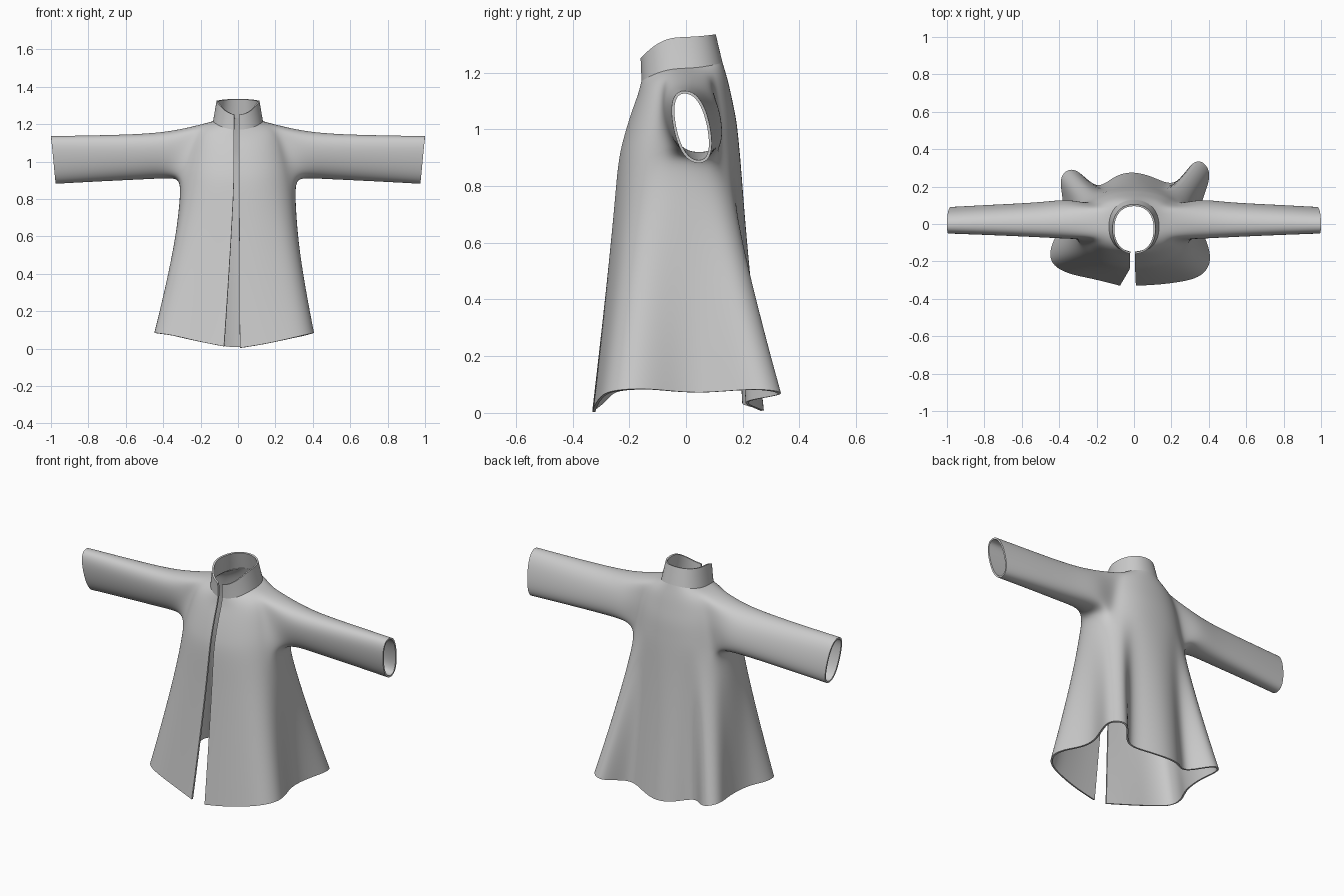
import bpy, bmesh
from math import sin, cos, pi, radians

if "Cube" in bpy.data.objects:
    bpy.data.objects.remove(bpy.data.objects["Cube"])

# hem outline seen from above, front right edge -> back -> front left edge
HEM = [(.01, -.33), (.13, -.325), (.25, -.31), (.36, -.285), (.415, -.21), (.40, -.12), (.36, -.03),
       (.345, .07), (.385, .18), (.42, .29), (.325, .375), (.23, .19), (.12, .245), (0, .285),
       (-.11, .26), (-.20, .17), (-.315, .32), (-.405, .26), (-.38, .15), (-.38, .06), (-.40, -.04),
       (-.445, -.11), (-.455, -.21), (-.36, -.265), (-.26, -.285), (-.17, -.305), (-.075, -.33)]
N = len(HEM) - 1
# rings: half width, front y, back y, front z, side z, back z
UPPER = [(.305, -.24, .195, .88, .90, .88), (.29, -.225, .188, .95, .98, .95),
         (.27, -.205, .18, 1.02, 1.06, 1.03), (.25, -.185, .165, 1.08, 1.13, 1.10),
         (.215, -.168, .15, 1.125, 1.195, 1.17), (.135, -.157, .13, 1.17, 1.215, 1.235)]
COLLAR = [UPPER[-1], (.125, -.158, .118, 1.21, 1.27, 1.285), (.116, -.16, .106, 1.25, 1.325, 1.335)]
# sleeve sections: x, centre y, half depth, bottom z, top z, slant
SLEEVE = [(.35, .028, .105, .913, 1.163, 0), (.50, .022, .09, .905, 1.147, 0),
          (.75, .022, .078, .894, 1.14, .01), (1.0, .02, .066, .881, 1.136, .025)]


def power(v, e):
    return (abs(v) ** e) * (1 if v >= 0 else -1)


def ring(hw, yf, yb, zf, zs, zb, e=.9):
    pts = []
    for i in range(N + 1):
        a = -pi / 2 + 2 * pi * i / N
        c, s = power(cos(a), e), power(sin(a), e)
        cy = (yf + yb) / 2
        z = zs + ((zf if s < 0 else zb) - zs) * s * s
        pts.append((hw * c, cy + (yb - yf) / 2 * s, z))
    # front opening edges
    pts[0] = (.006, yf, zf)
    pts[N] = (-.022, yf, zf)
    return pts


def loft(bm, rings):
    vs = [[bm.verts.new(p) for p in r] for r in rings]
    return vs


def skin(bm, vs, skip=lambda r, i: False):
    for r in range(len(vs) - 1):
        for i in range(len(vs[r]) - 1):
            if not skip(r, i):
                bm.faces.new((vs[r][i], vs[r][i + 1], vs[r + 1][i + 1], vs[r + 1][i]))


def finish(bm, name):
    me = bpy.data.meshes.new(name)
    bm.to_mesh(me)
    bm.free()
    ob = bpy.data.objects.new(name, me)
    bpy.context.collection.objects.link(ob)
    sub = ob.modifiers.new("smooth", 'SUBSURF')
    sub.levels = sub.render_levels = 3
    sub.boundary_smooth = 'PRESERVE_CORNERS'
    sol = ob.modifiers.new("cloth", 'SOLIDIFY')
    sol.thickness = .01
    sol.offset = -1
    bpy.ops.object.select_all(action='DESELECT')
    ob.select_set(True)
    bpy.context.view_layer.objects.active = ob
    bpy.ops.object.convert(target='MESH')
    bpy.ops.object.shade_smooth_by_angle(angle=radians(40))


# coat body: skirt flares from the armpit ring into the folded hem
upper = [ring(*u) for u in UPPER]
skirt = []
for t in (1, .93, .72, .46, .2):
    w = t ** 1.15
    row = []
    for (hx, hy), (x, y, z) in zip(HEM, upper[0]):
        hz = .003 + .082 * min(1, abs(hx) / .4) ** 1.3
        row.append((x + (hx - x) * w, y + (hy - y) * w, z + (hz - z) * t))
    skirt.append(row)
bm = bmesh.new()
vs = loft(bm, skirt + upper)
R0 = len(skirt)
R1 = R0 + 4
A, B = 5, 9
skin(bm, vs, lambda r, i: R0 <= r < R1 and (A <= i < B or N - B <= i < N - A))

# sleeves grow out of the armholes
for side in (1, -1):
    idx = (lambda i: i) if side > 0 else (lambda i: N - i)
    path = ([(R0, i) for i in range(A, B)] + [(r, B) for r in range(R0, R1)] +
            [(R1, i) for i in range(B, A, -1)] + [(r, A) for r in range(R1, R0, -1)])
    prev = [vs[r][idx(i)] for r, i in path]
    n = len(prev)
    for x, cy, hy, zb, zt, slant in SLEEVE:
        cur = []
        for k in range(n):
            a = radians(225) + 2 * pi * k / n
            c, s = power(cos(a), .85), power(sin(a), .85)
            cur.append(bm.verts.new((side * (x - slant * (1 - s) / 2), cy + hy * c - .025 * s,
                                     (zb + zt) / 2 + (zt - zb) / 2 * 1.02 * s)))
        for k in range(n):
            j = (k + 1) % n
            f = (prev[k], prev[j], cur[j], cur[k])
            bm.faces.new(f if side > 0 else f[::-1])
        prev = cur
finish(bm, "coat_body")

# standing collar
bm = bmesh.new()
skin(bm, loft(bm, [ring(*c) for c in COLLAR]))
finish(bm, "collar")
